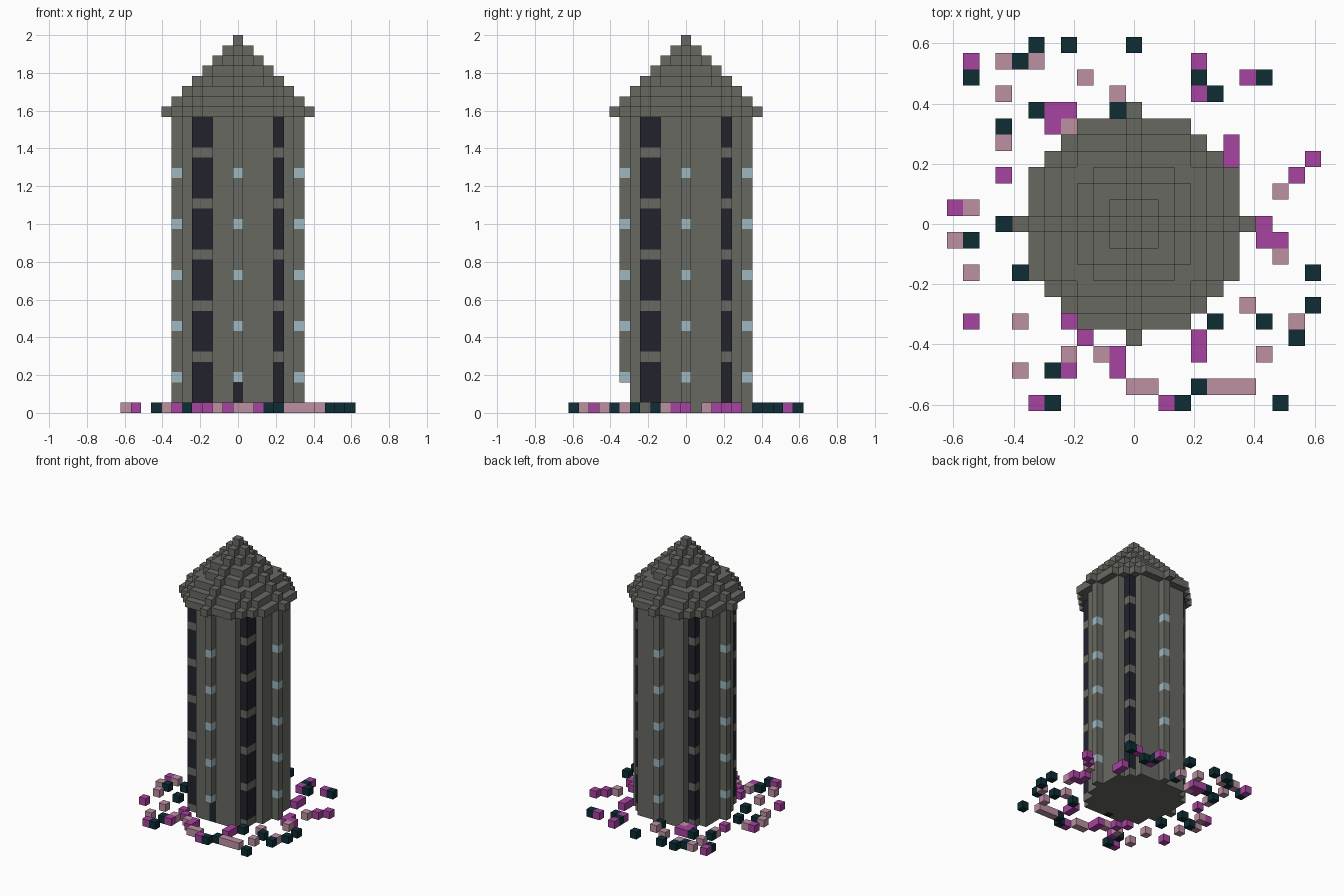
import bpy
import bmesh
from mathutils import Vector

cube = bpy.data.objects.get("Cube")
if cube:
    bpy.data.objects.remove(cube, do_unlink=True)

UNIT = 2 / 37          # edge of one block
WALL_TOP = 29          # wall height in blocks


def material(name, rgb):
    mat = bpy.data.materials.new(name)
    mat.use_nodes = True
    colour = (*rgb, 1)
    mat.diffuse_color = colour
    mat.node_tree.nodes["Principled BSDF"].inputs["Base Color"].default_value = colour
    return mat


stone = material("grey stone", (0.14, 0.141, 0.123))
glass = material("dark glass", (0.016, 0.016, 0.027))
lamp = material("pale blue lamp", (0.34, 0.48, 0.53))
magenta = material("magenta petal", (0.39, 0.056, 0.35))
pink = material("dusty pink petal", (0.51, 0.28, 0.365))
teal = material("dark teal leaf", (0.004, 0.026, 0.034))

AXES = [Vector(a) for a in ((1, 0, 0), (0, 1, 0), (0, 0, 1))]


def build_blocks(name, cells):
    """Make one object from {(x, y, z): material}, keeping only outer faces."""
    mats = list(dict.fromkeys(cells.values()))
    bm = bmesh.new()
    for cell, mat in cells.items():
        centre = Vector(cell) + AXES[2] / 2
        for i, axis in enumerate(AXES):
            for sign in (-1, 1):
                normal = axis * sign
                if tuple(int(c) for c in Vector(cell) + normal) in cells:
                    continue
                u = AXES[(i + 1) % 3] / 2
                v = AXES[(i + 2) % 3] / 2 * sign
                mid = centre + normal / 2
                corners = (mid - u - v, mid + u - v, mid + u + v, mid - u + v)
                face = bm.faces.new([bm.verts.new(p * UNIT) for p in corners])
                face.material_index = mats.index(mat)
    bmesh.ops.remove_doubles(bm, verts=bm.verts[:], dist=UNIT / 100)
    mesh = bpy.data.meshes.new(name)
    bm.to_mesh(mesh)
    bm.free()
    for mat in mats:
        mesh.materials.append(mat)
    bpy.context.collection.objects.link(bpy.data.objects.new(name, mesh))


def disc(radius):
    span = range(-radius, radius + 1)
    return [(x, y) for x in span for y in span if x * x + y * y <= radius * radius]


def scatter(name, mat, rows):
    """Place single ground blocks, given as {y: (x, ...)}."""
    build_blocks(name, {(x, y, 0): mat for y, xs in rows.items() for x in xs})


# Tower: round plan with a few notched corners
notches = {(5, -3), (-5, -3), (-3, -5)}
window_columns = {(4, 4), (-4, 4), (4, -4), (4, -3), (-4, -4), (-3, -4), (-4, -3)}
lamp_columns = {(6, 0), (-6, 0), (0, 6), (0, -6)}
tower = {}
for x, y in disc(6):
    if (x, y) in notches:
        continue
    for z in range(WALL_TOP):
        mat = stone
        if (x, y) in window_columns and z % 5:
            mat = glass
        elif (x, y) in lamp_columns and z % 5 == 3 and z < 25:
            mat = lamp
        tower[x, y, z] = mat

# Doorway: recess in the front rib with a dark door behind it
for z in range(3):
    del tower[0, -6, z]
    tower[0, -5, z] = glass
build_blocks("tower", tower)

# Roof: stepped cone of shrinking discs
build_blocks("roof", {(x, y, WALL_TOP + step): stone
                      for step in range(8) for x, y in disc(7 - step)})

# Flowers and leaves scattered on the ground around the tower
scatter("magenta_flowers", magenta, {
    10: (-10, 4), 9: (7,), 8: (4,), 7: (-5, -4), 6: (-5,), 5: (6,),
    4: (6, 11), 3: (-8, 10), 1: (-11,), 0: (8,), -1: (8, 9),
    -6: (-10, -4), -7: (-3, 4), -8: (-1, 4), -9: (-4, -1), -11: (-6, 2)})
scatter("pink_flowers", pink, {
    10: (-8, -6), 9: (-3,), 8: (-8, -1), 6: (-4,), 5: (-8,), 2: (9,),
    1: (-10,), -1: (-11,), -2: (9,), -3: (-10,), -5: (7,), -6: (-7, 10),
    -8: (-4, -2, 8), -9: (-7,), -10: (0, 1, 5, 6, 7)})
scatter("teal_leaves", teal, {
    11: (-6, -4, 0), 10: (-7,), 9: (-10, 4, 8), 8: (5,), 7: (-6, -1),
    6: (-8,), 0: (-8,), -1: (-10,), -3: (-7, 11), -5: (11,),
    -6: (5, 8), -7: (10,), -9: (-5,), -10: (4,), -11: (-5, 3, 9)})
